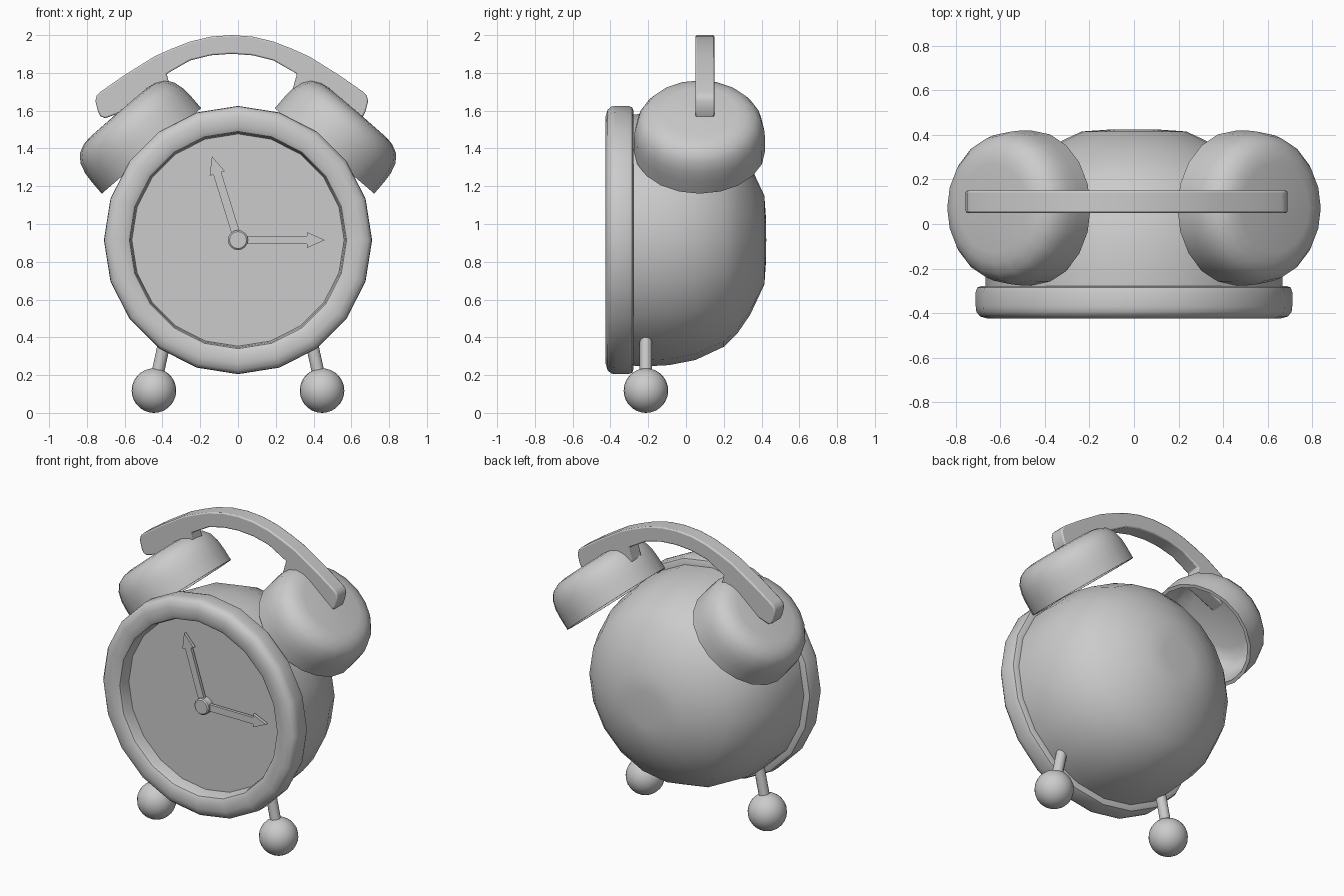
import bpy, bmesh, math
from mathutils import Matrix, Vector

if "Cube" in bpy.data.objects:
    bpy.data.objects.remove(bpy.data.objects["Cube"])

CZ = 0.915  # height of the dial centre


def finish(name, bm, matrix=Matrix(), bevel=0, smooth=35):
    bmesh.ops.remove_doubles(bm, verts=bm.verts, dist=1e-5)
    bmesh.ops.recalc_face_normals(bm, faces=bm.faces)
    me = bpy.data.meshes.new(name)
    bm.to_mesh(me)
    bm.free()
    ob = bpy.data.objects.new(name, me)
    bpy.context.collection.objects.link(ob)
    ob.matrix_world = matrix
    if bevel:
        m = ob.modifiers.new("bevel", 'BEVEL')
        m.width, m.segments, m.limit_method = bevel, 2, 'ANGLE'
        m.angle_limit = math.radians(50)
    bpy.ops.object.select_all(action='DESELECT')
    ob.select_set(True)
    bpy.context.view_layer.objects.active = ob
    bpy.ops.object.shade_smooth_by_angle(angle=math.radians(smooth))
    return ob


def lathe(name, profile, matrix, n=20, closed=False):
    """Turn (radius, height) points around local z."""
    bm = bmesh.new()
    vs = [bm.verts.new((r, 0, h)) for r, h in profile]
    pairs = list(zip(vs, vs[1:])) + ([(vs[-1], vs[0])] if closed else [])
    es = [bm.edges.new(p) for p in pairs]
    bmesh.ops.spin(bm, geom=vs + es, cent=(0, 0, 0), axis=(0, 0, 1),
                   angle=2 * math.pi, steps=n, use_merge=False)
    return finish(name, bm, matrix)


def plate(name, pts, y0, y1, matrix=Matrix(), bevel=0):
    """Extrude an x-z outline along y."""
    bm = bmesh.new()
    f = bm.faces.new([bm.verts.new((x, y0, z)) for x, z in pts])
    ext = bmesh.ops.extrude_face_region(bm, geom=[f])["geom"]
    bmesh.ops.translate(bm, vec=(0, y1 - y0, 0),
                        verts=[v for v in ext if isinstance(v, bmesh.types.BMVert)])
    return finish(name, bm, matrix, bevel)


# Case, rim and dial share an axis along y
dial = Matrix.Translation((0, 0, CZ)) @ Matrix.Rotation(-math.pi / 2, 4, 'X')
lathe("case", [(0.6, -0.29), (0.665, -0.285), (0.668, -0.2), (0.662, -0.09), (0.635, 0.05),
               (0.565, 0.2), (0.49, 0.275), (0.395, 0.34), (0.235, 0.415), (0.12, 0.423),
               (0, 0.425)], dial)
lathe("rim", [(0.558, -0.3), (0.568, -0.395), (0.575, -0.412), (0.6, -0.425), (0.655, -0.425),
              (0.69, -0.415), (0.707, -0.395), (0.71, -0.37), (0.71, -0.305),
              (0.703, -0.285), (0.685, -0.278), (0.59, -0.278)], dial, closed=True)
lathe("dial_face", [(0, -0.335), (0.565, -0.335), (0.565, -0.3), (0, -0.3)], dial)
lathe("hub", [(0, -0.385), (0.045, -0.385), (0.053, -0.378), (0.053, -0.33)], dial, 16)

# Clock hands
for name, length, angle in (("hour_hand", 0.46, 0), ("minute_hand", 0.464, 107.3)):
    h = length - 0.095
    pts = [(0, -0.022), (h, -0.022), (h, -0.042), (length, 0),
           (h, 0.042), (h, 0.022), (0, 0.022)]
    plate(name, pts, -0.365, -0.345,
          Matrix.Translation((0, 0, CZ)) @ Matrix.Rotation(-math.radians(angle), 4, 'Y'))

# Bells, feet and legs on both sides
bell = [(0.347, 0), (0.347, 0.08), (0.343, 0.14), (0.328, 0.195), (0.298, 0.236),
        (0.25, 0.26), (0.2, 0.268), (0, 0.27), (0, 0.245), (0.2, 0.243), (0.27, 0.222),
        (0.308, 0.18), (0.322, 0.12), (0.325, 0)]
for s, side in ((1, "right"), (-1, "left")):
    lathe("bell_" + side, bell, Matrix.Translation((s * 0.458, 0.072, 1.387))
          @ Matrix.Rotation(s * math.radians(40.7), 4, 'Y'), closed=True)
    foot = Vector((s * 0.445, -0.212, 0.118))
    bm = bmesh.new()
    bmesh.ops.create_uvsphere(bm, u_segments=24, v_segments=14, radius=0.118)
    finish("foot_" + side, bm, Matrix.Translation(foot))
    d = Vector((s * 0.385, -0.212, 0.395)) - foot
    lathe("leg_" + side, [(0, 0), (0.033, 0), (0.033, d.length), (0, d.length)],
          Matrix.Translation(foot) @ d.to_track_quat('Z', 'Y').to_matrix().to_4x4(), 12)

# Carrying handle: arched bar with deeper ends set into the bells
half = [(0, 2.0), (0.11, 1.992), (0.22, 1.966), (0.32, 1.927), (0.41, 1.887), (0.57, 1.787),
        (0.695, 1.7), (0.715, 1.68), (0.722, 1.65), (0.708, 1.595), (0.695, 1.57),
        (0.67, 1.56), (0.6, 1.585), (0.32, 1.705), (0.345, 1.795), (0.22, 1.866),
        (0.11, 1.893), (0, 1.901)]
outline = half + [(-x, z) for x, z in half[-2:0:-1]]
plate("handle", [(x - 0.033, z) for x, z in outline], 0.05, 0.15, bevel=0.008)
